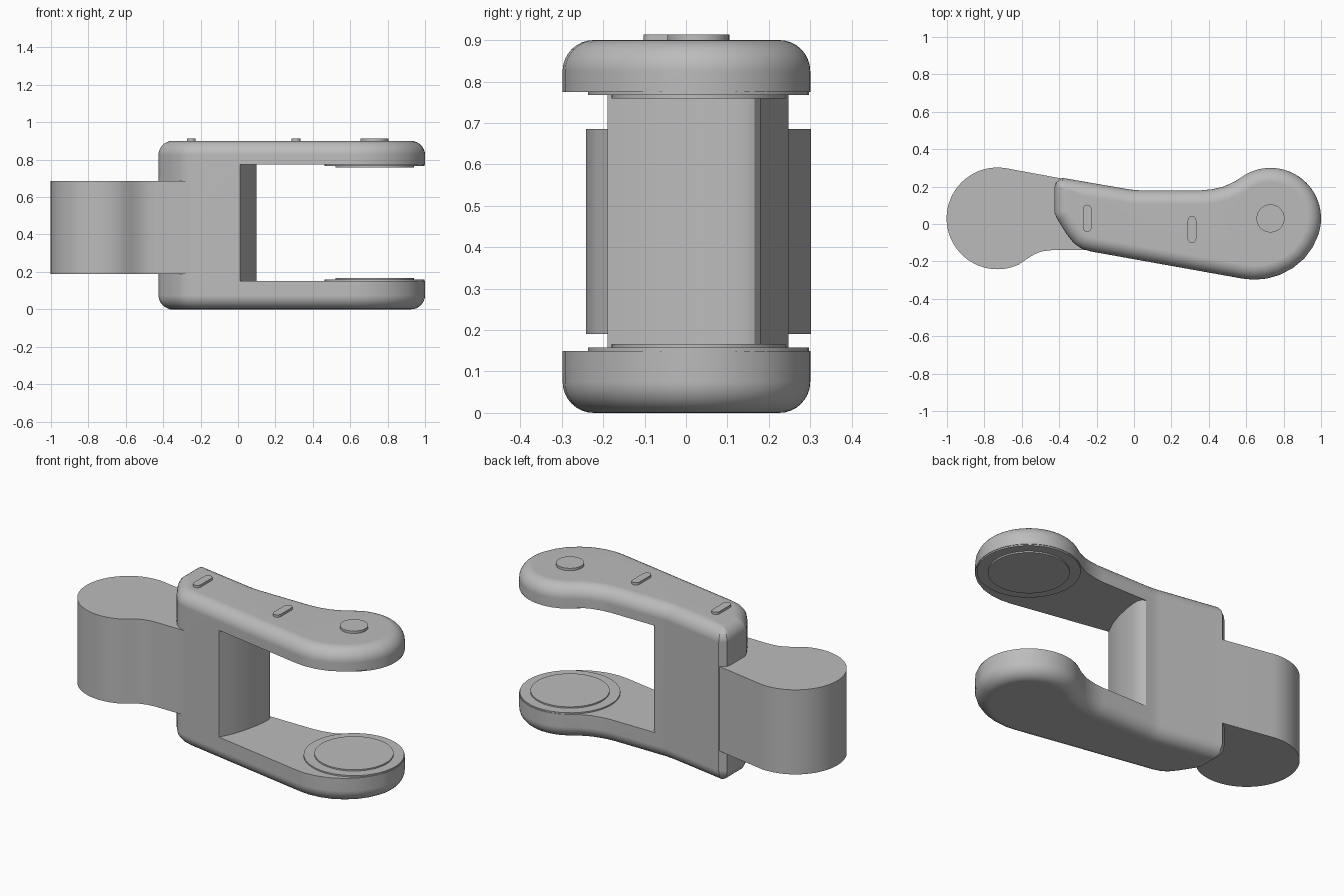
import bpy
import bmesh
from math import sin, cos, pi, radians
from mathutils import Vector

cube = bpy.data.objects.get("Cube")
if cube:
    bpy.data.objects.remove(cube, do_unlink=True)

grey = bpy.data.materials.new("plain_grey")
grey.use_nodes = True
colour = (0.5, 0.5, 0.5, 1)
grey.diffuse_color = colour
grey.node_tree.nodes["Principled BSDF"].inputs["Base Color"].default_value = colour


def arc(cx, cy, r, start, end, steps):
    """Points on an arc, angles in degrees."""
    angles = [radians(start + (end - start) * i / steps) for i in range(steps + 1)]
    return [(cx + r * cos(a), cy + r * sin(a)) for a in angles]


def inset(points, d):
    """Move a clockwise outline inward by d with mitred corners."""
    result = []
    for i, p in enumerate(points):
        p = Vector(p)
        a = (p - Vector(points[i - 1])).normalized()
        b = (Vector(points[(i + 1) % len(points)]) - p).normalized()
        na, nb = Vector((a.y, -a.x)), Vector((b.y, -b.x))
        result.append(p + (na + nb) * d / (1 + na.dot(nb)))
    return result


def solid(name, layers, smooth=True):
    """Skin a stack of (outline, z) layers and cap both ends."""
    bm = bmesh.new()
    rings = [[bm.verts.new((p[0], p[1], z)) for p in pts] for pts, z in layers]
    n = len(rings[0])
    for low, high in zip(rings, rings[1:]):
        for i in range(n):
            j = (i + 1) % n
            bm.faces.new((low[i], low[j], high[j], high[i]))
    bm.faces.new(rings[0])
    bm.faces.new(rings[-1])
    bmesh.ops.recalc_face_normals(bm, faces=bm.faces)
    mesh = bpy.data.meshes.new(name)
    bm.to_mesh(mesh)
    bm.free()
    obj = bpy.data.objects.new(name, mesh)
    bpy.context.collection.objects.link(obj)
    mesh.materials.append(grey)
    if smooth:
        shade(obj)
    return obj


def activate(obj):
    bpy.ops.object.select_all(action="DESELECT")
    obj.select_set(True)
    bpy.context.view_layer.objects.active = obj


def shade(obj):
    activate(obj)
    bpy.ops.object.shade_smooth_by_angle(angle=radians(30))


def prism(name, points, z0, z1):
    return solid(name, [(points, z0), (points, z1)])


# Forked bracket: rounded solid with a slot cut from its open end
outline = [(-0.425, 0.06), (-0.425, 0.195), (-0.42, 0.22), (-0.385, 0.247),
           (-0.02, 0.184), (0.03, 0.18), (0.36, 0.18), (0.42, 0.186),
           (0.48, 0.2), (0.54, 0.228)]
outline += arc(0.73, 0.03, 0.27, 120, -20, 28)
outline += [(0.955, -0.125), (0.91, -0.185), (0.85, -0.235), (0.78, -0.272),
            (0.71, -0.292), (0.64, -0.298), (0.58, -0.292), (-0.23, -0.147),
            (-0.28, -0.132), (-0.32, -0.105), (-0.36, -0.055), (-0.41, 0.025)]
radius, height = 0.075, 0.9
lower = []
for step in range(9):
    t = step / 8 * pi / 2
    lower.append((inset(outline, radius * (1 - sin(t))), radius * (1 - cos(t))))
upper = [(pts, height - z) for pts, z in reversed(lower)]
bracket = solid("forked_bracket", lower + upper, smooth=False)

wall = [(0.0, -0.4), (0.01, -0.19), (0.045, -0.12), (0.072, -0.04), (0.09, 0.04),
        (0.1, 0.11), (0.1, 0.145), (0.092, 0.165), (0.07, 0.18), (0.07, 0.4)]
cutter = prism("slot_cutter", wall + [(1.2, 0.4), (1.2, -0.4)], 0.15, 0.775)
cutter.hide_render = True
cut = bracket.modifiers.new("slot", "BOOLEAN")
cut.operation = "DIFFERENCE"
cut.solver = "EXACT"
cut.object = cutter
activate(bracket)
bpy.ops.object.modifier_apply(modifier=cut.name)
bpy.data.objects.remove(cutter, do_unlink=True)
shade(bracket)
weighted = bracket.modifiers.new("clean_shading", "WEIGHTED_NORMAL")
weighted.keep_sharp = True

# Solid knuckle at the other end
knuckle = arc(-0.73, 0.03, 0.272, 80, 295, 44)
knuckle += [(-0.57, -0.185), (-0.53, -0.16), (-0.49, -0.146), (-0.44, -0.14),
            (-0.2, -0.14), (-0.2, 0.208), (-0.385, 0.243)]
prism("knuckle", knuckle, 0.19, 0.685)

# Stepped bearing discs on the inner faces of both arms
for label, face, side in (("lower", 0.15, 1), ("upper", 0.775, -1)):
    for part, r, rise in (("washer", 0.267, 0.008), ("bearing", 0.21, 0.016)):
        disc = arc(0.73, 0.03, r, 0, 352.5, 47)
        prism(f"{label}_{part}", disc, face - side * 0.01, face + side * rise)

# Raised studs on the top face
prism("round_stud", arc(0.73, 0.03, 0.075, 0, 350, 35), 0.89, 0.914)
for label, x, y in (("rear", -0.25, 0.03), ("middle", 0.31, -0.03)):
    slot = arc(x, y + 0.05, 0.023, 0, 180, 10) + arc(x, y - 0.05, 0.023, 180, 360, 10)
    prism(f"{label}_oval_stud", slot, 0.89, 0.914)
